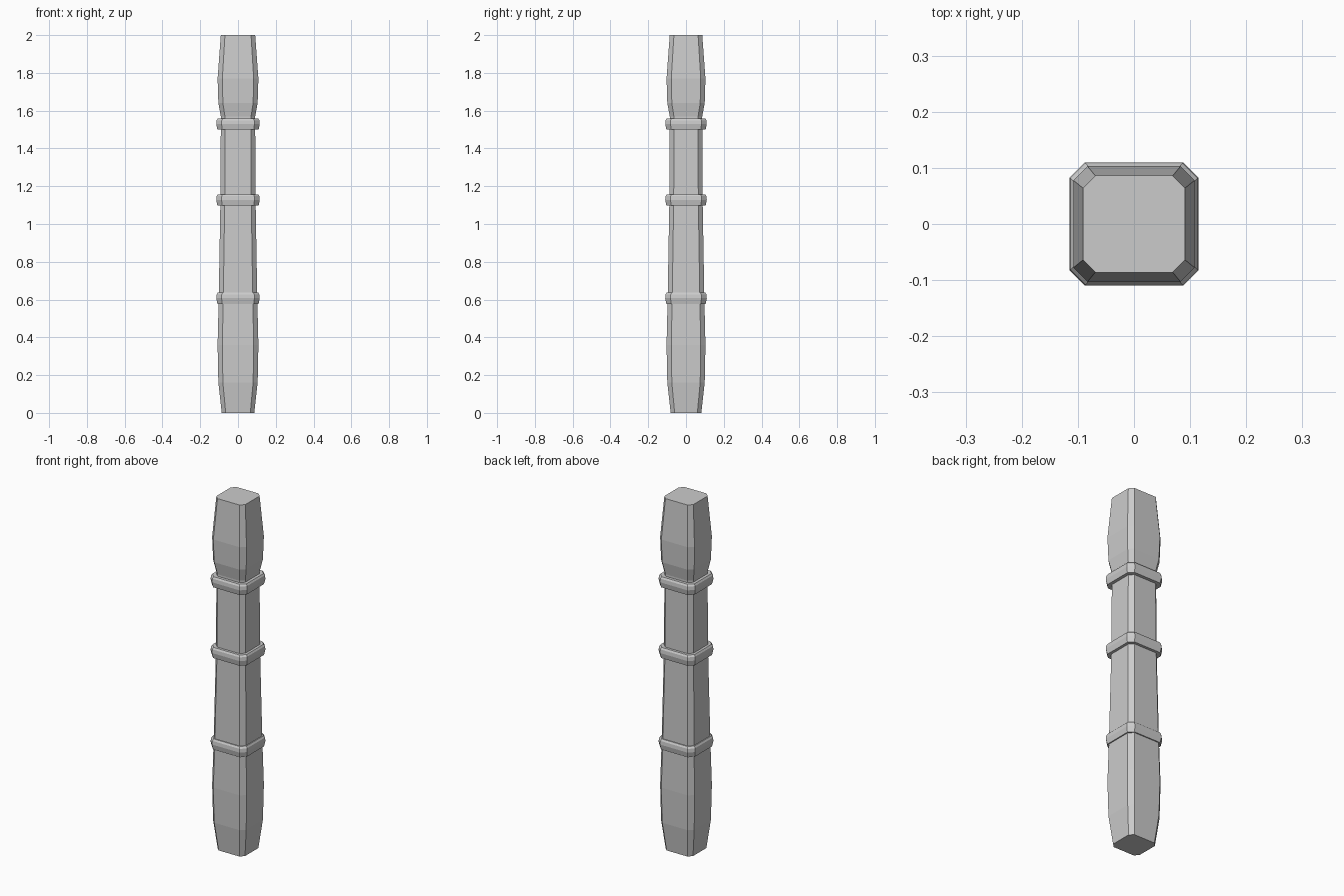
import bpy, bmesh

cube = bpy.data.objects.get("Cube")
if cube:
    bpy.data.objects.remove(cube, do_unlink=True)

grey = bpy.data.materials.new("plain_grey")
grey.use_nodes = True
colour = (0.6, 0.6, 0.6, 1)
grey.diffuse_color = colour
grey.node_tree.nodes["Principled BSDF"].inputs["Base Color"].default_value = colour


def chamfered_ring(bm, z, half_x, depth_trim, cut):
    """Rectangle with cut corners, counter-clockwise."""
    x, y = half_x, half_x - depth_trim
    corners = [(x, cut - y), (x, y - cut), (x - cut, y), (cut - x, y)]
    corners += [(-px, -py) for px, py in corners]
    return [bm.verts.new((px, py, z)) for px, py in corners]


def loft(name, profile, depth_trim):
    """Stack of chamfered rings given as (height, half width, corner cut)."""
    bm = bmesh.new()
    rings = [chamfered_ring(bm, z, w, depth_trim, c) for z, w, c in profile]
    for low, high in zip(rings, rings[1:]):
        for i in range(len(low)):
            j = (i + 1) % len(low)
            bm.faces.new((low[i], low[j], high[j], high[i]))
    bm.faces.new(rings[0][::-1])
    bm.faces.new(rings[-1])
    bmesh.ops.recalc_face_normals(bm, faces=bm.faces)
    mesh = bpy.data.meshes.new(name)
    bm.to_mesh(mesh)
    bm.free()
    mesh.materials.append(grey)
    obj = bpy.data.objects.new(name, mesh)
    bpy.context.collection.objects.link(obj)
    return obj


# Post: swollen foot, slowly tapering middle, swollen head
loft("post", [
    (0.00, 0.086, 0.021), (0.16, 0.104, 0.024), (0.36, 0.108, 0.025),
    (0.61, 0.102, 0.024), (1.13, 0.093, 0.023), (1.53, 0.091, 0.022),
    (1.57, 0.091, 0.022), (1.64, 0.104, 0.024), (1.77, 0.108, 0.025),
    (2.00, 0.091, 0.022),
], 0.005)

# Three raised bands with sloping upper and lower sides
for label, z in (("lower", 0.577), ("middle", 1.097), ("upper", 1.499)):
    loft(label + "_band", [
        (z, 0.109, 0.026), (z + 0.03, 0.115, 0.028),
        (z + 0.05, 0.113, 0.027), (z + 0.06, 0.107, 0.026),
    ], 0.005)
